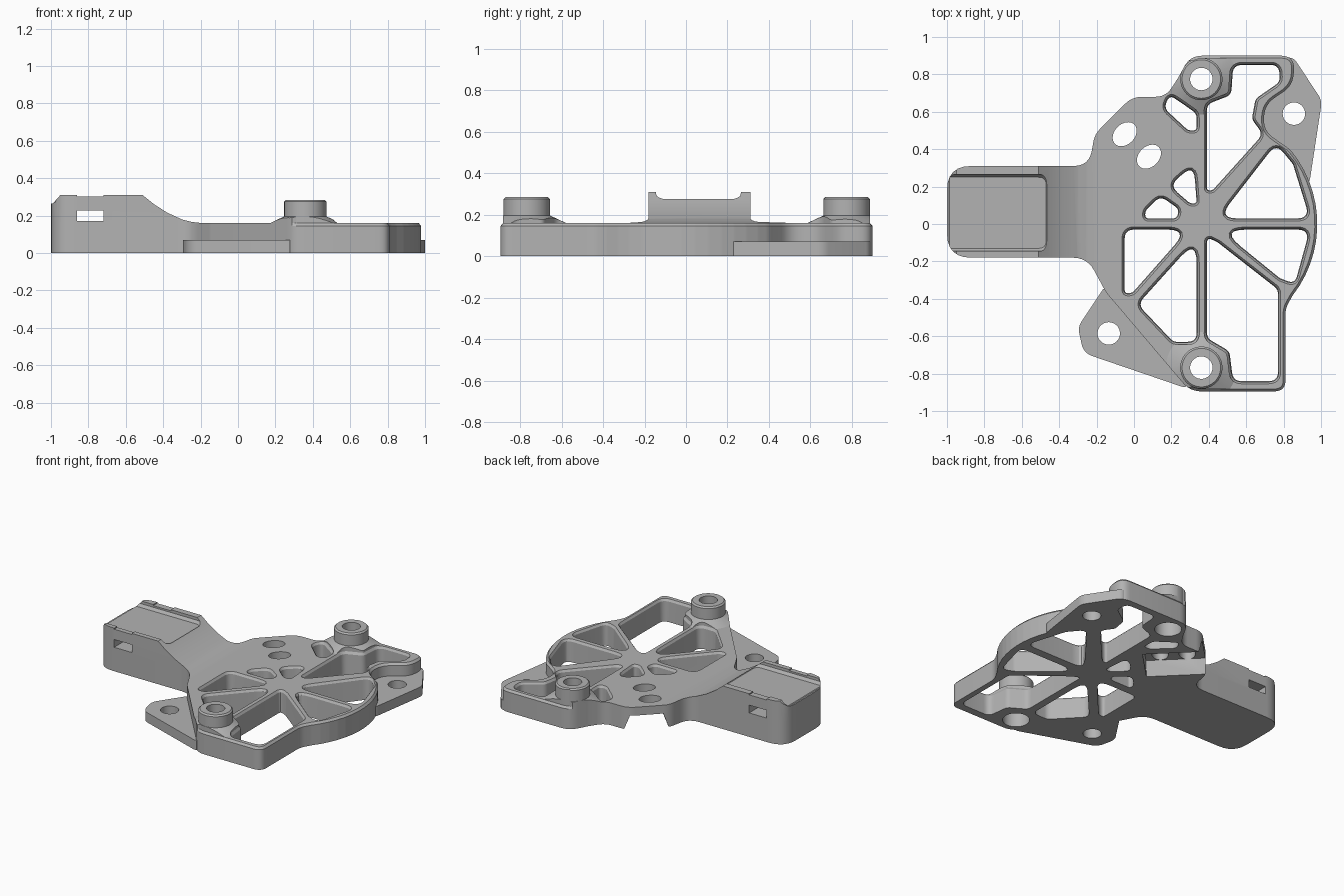
import bpy, bmesh, math
from mathutils import Vector

if "Cube" in bpy.data.objects:
    bpy.data.objects.remove(bpy.data.objects["Cube"])

grey = bpy.data.materials.new("plain grey")
grey.use_nodes = True
grey.diffuse_color = (0.45, 0.45, 0.45, 1)
grey.node_tree.nodes["Principled BSDF"].inputs["Base Color"].default_value = grey.diffuse_color


def fillet(points, radius, steps=6):
    """Round the corners of a plan outline; a third value overrides the radius."""
    outline = []
    for i, point in enumerate(points):
        corner = Vector(point[:2])
        size = point[2] if len(point) > 2 else radius
        before = Vector(points[i - 1][:2]) - corner
        after = Vector(points[(i + 1) % len(points)][:2]) - corner
        turn = math.pi - before.angle(after)
        reach = min(size * math.tan(turn / 2), 0.48 * before.length, 0.48 * after.length)
        start = corner + before.normalized() * reach
        end = corner + after.normalized() * reach
        if reach < 0.004:
            outline.append(corner)
            continue
        for s in range(steps + 1):
            t = s / steps
            outline.append(start * (1 - t) ** 2 + corner * 2 * t * (1 - t) + end * t * t)
    return outline


def grow(outline, amount):
    """Offset an outline outwards; amount may depend on the point."""
    count = len(outline)
    area = sum(outline[i - 1].cross(outline[i]) for i in range(count))
    side = 1 if area > 0 else -1
    result = []
    for i, p in enumerate(outline):
        along = (outline[(i + 1) % count] - outline[i - 1]).normalized()
        distance = amount(p) if callable(amount) else amount
        result.append(p + Vector((along.y, -along.x)) * side * distance)
    return result


def ellipse(x, y, a, b=None, tilt=0, count=40):
    b = b or a
    points = []
    for i in range(count):
        t = math.tau * i / count
        u, v = a * math.cos(t), b * math.sin(t)
        points.append(Vector((x + u * math.cos(tilt) - v * math.sin(tilt),
                              y + u * math.sin(tilt) + v * math.cos(tilt))))
    return points


def loft(name, rings, place=lambda p, h: (p.x, p.y, h)):
    """Solid through matching (outline, height) rings."""
    bm = bmesh.new()
    loops = [[bm.verts.new(place(p, h)) for p in outline] for outline, h in rings]
    for low, high in zip(loops, loops[1:]):
        for i in range(len(low)):
            bm.faces.new((low[i - 1], low[i], high[i], high[i - 1]))
    bm.faces.new(loops[0])
    bm.faces.new(loops[-1])
    bmesh.ops.recalc_face_normals(bm, faces=bm.faces[:])
    mesh = bpy.data.meshes.new(name)
    bm.to_mesh(mesh)
    bm.free()
    mesh.materials.append(grey)
    obj = bpy.data.objects.new(name, mesh)
    bpy.context.collection.objects.link(obj)
    return obj


def box(name, x0, x1, y0, y1, z0, z1):
    plan = [Vector(p) for p in ((x0, y0), (x1, y0), (x1, y1), (x0, y1))]
    return loft(name, [(plan, z0), (plan, z1)])


def cut(target, cutter):
    cutter.hide_render = True
    mod = target.modifiers.new("cut", "BOOLEAN")
    mod.operation, mod.solver, mod.object = "DIFFERENCE", "EXACT", cutter
    bpy.context.view_layer.objects.active = target
    bpy.ops.object.modifier_apply(modifier=mod.name)
    bpy.data.objects.remove(cutter)


# Bracket body: plan outline with a round rim on the right and an arm on the left
rim = [(0.36 + 0.62 * math.cos(math.radians(a)), 0.62 * math.sin(math.radians(a)))
       for a in range(-38, 46, 6)]
outline = fillet(
    [(-1, -.18), (-.25, -.18), (-.15, -.365), (.3, -.895), (.81, -.895, .06), (.81, -.45)]
    + rim
    + [(.69, .5), (.7, .64), (.85, .74), (.86, .9, .07), (.3, .9), (.235, .78),
       (.17, .68), (-.01, .68), (-.21, .48), (-.24, .31), (-1, .31)], 0.13)
edge = grow(outline, lambda p: -0.013 if p.x > 0.3 else 0)
body = loft("bracket_body", [(outline, 0), (outline, .145), (edge, .16), (edge, .34)])

# Everything above the arm profile and plate is removed, except the two bosses
profile = [(-1.1, .265), (-.99, .265), (-.95, .31), (-.51, .31), (-.45, .262), (-.38, .217),
           (-.3, .18), (-.25, .167), (-.19, .16), (1.2, .16), (1.2, .5), (-1.1, .5)]
above = loft("above_cutter", [([Vector(p) for p in profile], y) for y in (-1.2, 1.2)],
             lambda p, h: (p.x, h, p.y))
bosses = [(.36, .775), (.36, -.768)]
for x, y in bosses:
    steps = ((.19, .1), (.19, .16), (.115, .195), (.113, .196), (.113, .275), (.103, .285))
    cut(above, loft("boss_shape", [(ellipse(x, y, r), z) for r, z in steps]))
cut(body, above)

# Lightening openings between the spokes, with a chamfered top edge
openings = [
    [(.53, .85), (.775, .85), (.78, .76), (.65, .67), (.63, .56), (.69, .48),
     (.42, .18), (.39, .18), (.39, .64), (.52, .69)],
    [(.76, .43), (.85, .32), (.94, .03), (.45, .03)],
    [(.46, -.03), (.94, -.03), (.86, -.32), (.78, -.29)],
    [(.39, -.07), (.45, -.1), (.77, -.35), (.77, -.84), (.53, -.84), (.51, -.68), (.39, -.61)],
    [(.335, -.08), (.335, -.63), (.21, -.63), (.02, -.43)],
    [(-.05, -.03), (.29, -.03), (-.01, -.37), (-.05, -.37)],
    [(.14, .15), (.24, .08), (.23, .03), (.06, .03), (.06, .07)],
    [(.32, .32), (.335, .11), (.3, .11), (.19, .205)],
    [(.19, .69), (.25, .65), (.335, .59), (.335, .5), (.29, .5), (.16, .62)],
]
for points in openings:
    plan = fillet(points, .05)
    top = grow(plan, .015)
    cut(body, loft("opening_cutter",
                   [(plan, -.1), (plan, 0), (grow(plan, .004), .145), (top, .161), (top, .26)]))

# Boss holes, counterbored from below
for x, y in bosses:
    steps = ((.088, -.1), (.088, .12), (.06, .121), (.06, .4))
    cut(body, loft("boss_hole_cutter", [(ellipse(x, y, r), z) for r, z in steps]))

# Tilted slots and the open pocket below them
turn = math.pi / 4
for x, y in ((-.05, .48), (.08, .36)):
    plan = ellipse(x, y, .073, .054, turn)
    cut(body, loft("slot_cutter", [(plan, -.1), (plan, .3)]))


def pocket_plan(half):
    across = Vector((half, half)) * math.sin(turn)
    inner, outer = Vector((.175, .315)), Vector((-.3, .79))
    return [inner - across, inner + across, outer + across, outer - across]


cut(body, loft("pocket_cutter", [(pocket_plan(.16), -.04), (pocket_plan(.11), .1)]))

# Arm: sunken seat between the side rails, clip windows and lowered rails
seat = fillet([(-1.2, -.13), (-.47, -.13), (-.47, .25), (-1.2, .25)], .04)
cut(body, loft("seat_cutter", [(seat, .27), (grow(seat, .015), .29), (grow(seat, .015), .5)]))
cut(body, box("window_cutter", -.86, -.72, -.5, .5, .172, .228))
cut(body, box("rail_cutter", -.86, -.72, -.5, .5, .302, .5))

# Thin mounting tabs with screw holes
tabs = {
    "rear_left_tab": ([(.78, .88), (.85, .895), (1.005, .66), (.935, .2), (.89, .3), (.79, .42),
                       (.685, .51), (.68, .63), (.75, .7), (.82, .77)], (.855, .59)),
    "front_right_tab": ([(-.16, -.34), (-.3, -.55), (-.27, -.69), (.3, -.885),
                         (.24, -.78), (-.12, -.34)], (-.135, -.585)),
}
parts = [body]
for name, (points, hole) in tabs.items():
    plan = fillet(points, .09)
    tab = loft(name, [(plan, 0), (plan, .07)])
    screw = ellipse(*hole, .06)
    cut(tab, loft("screw_cutter", [(screw, -.1), (screw, .2)]))
    parts.append(tab)

# Smooth the curved walls and keep the edges crisp
bpy.ops.object.select_all(action="DESELECT")
for part in parts:
    part.select_set(True)
bpy.context.view_layer.objects.active = body
bpy.ops.object.shade_smooth_by_angle(angle=math.radians(25))
